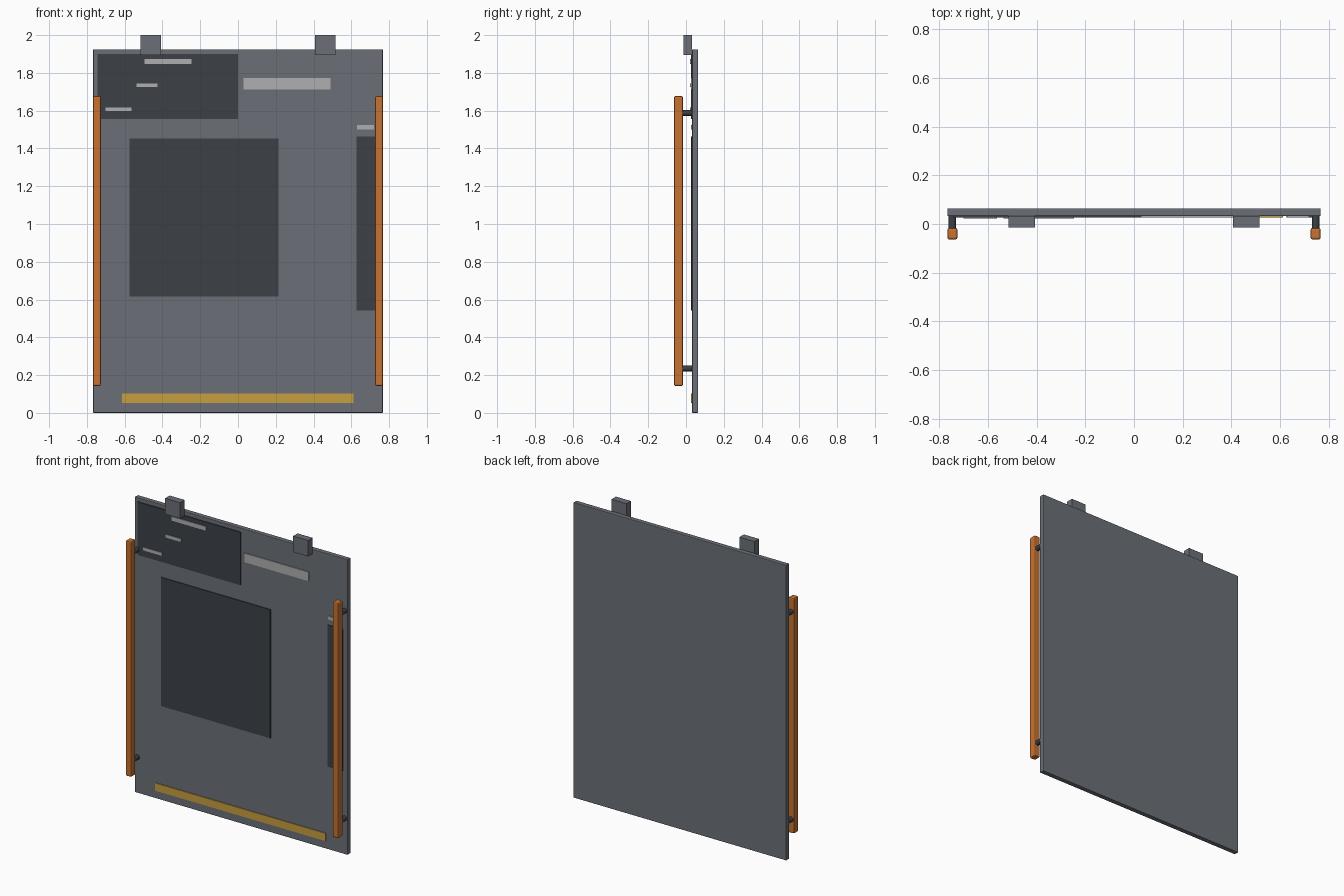
import bpy
from math import pi

cube = bpy.data.objects.get("Cube")
if cube:
    bpy.data.objects.remove(cube, do_unlink=True)


def material(name, rgb):
    m = bpy.data.materials.new(name)
    m.use_nodes = True
    m.diffuse_color = (*rgb, 1)
    m.node_tree.nodes["Principled BSDF"].inputs["Base Color"].default_value = (*rgb, 1)
    return m


grey = material("slate grey", (0.147, 0.159, 0.184))
dark = material("charcoal", (0.045, 0.051, 0.061))
light = material("pale grey", (0.43, 0.43, 0.44))
copper = material("copper orange", (0.578, 0.171, 0.032))
gold = material("gold", (0.578, 0.342, 0.051))


def box(name, x, y, z, mat, bevel=0):
    """Box from (min, max) pairs, with optional chamfered edges."""
    lo, hi = zip(x, y, z)
    bpy.ops.mesh.primitive_cube_add(size=1, location=[(a + b) / 2 for a, b in zip(lo, hi)])
    ob = bpy.context.object
    ob.name = name
    ob.scale = [b - a for a, b in zip(lo, hi)]
    bpy.ops.object.transform_apply(location=False, rotation=False, scale=True)
    ob.data.materials.append(mat)
    if bevel:
        mod = ob.modifiers.new("chamfer", "BEVEL")
        mod.width = bevel
        mod.segments = 2
    return ob


FACE = 0.032      # front surface of the board
PLATE = 0.026     # front of the raised plates
LABEL = 0.022     # front of the label strips

# Board
box("board", (-0.767, 0.767), (FACE, 0.064), (0, 1.925), grey, 0.004)

# Dark plates
box("upper_plate", (-0.743, 0), (PLATE, FACE), (1.555, 1.9), dark)
box("centre_plate", (-0.574, 0.214), (PLATE, FACE), (0.615, 1.453), dark)
box("side_plate", (0.627, 0.735), (PLATE, FACE), (0.541, 1.464), dark)

# Label strips on the upper plate
box("label_top", (-0.495, -0.246), (LABEL, PLATE), (1.846, 1.873), light)
box("label_middle", (-0.537, -0.426), (LABEL, PLATE), (1.724, 1.745), light)
box("label_bottom", (-0.701, -0.563), (LABEL, PLATE), (1.597, 1.618), light)

# Strips directly on the board
box("title_strip", (0.029, 0.49), (PLATE, FACE), (1.713, 1.772), light)
box("side_label", (0.63, 0.72), (PLATE, FACE), (1.501, 1.523), light)
box("gold_strip", (-0.615, 0.612), (PLATE, FACE), (0.052, 0.102), gold)

# Mirrored tabs, handle rails and standoffs
for side, s in (("left", 1), ("right", -1)):
    tab_x = sorted((s * 0.407, s * 0.515))
    box(f"{side}_tab", tab_x, (-0.014, FACE), (1.896, 2.0), grey)
    rail_x = sorted((s * 0.726, s * 0.767))
    box(f"{side}_rail", rail_x, (-0.064, -0.016), (0.143, 1.677), copper, 0.008)
    for level, z in (("lower", 0.235), ("upper", 1.588)):
        bpy.ops.mesh.primitive_cylinder_add(
            vertices=16, radius=0.016, depth=0.054,
            location=(s * 0.747, 0.007, z), rotation=(pi / 2, 0, 0))
        post = bpy.context.object
        post.name = f"{side}_{level}_standoff"
        post.data.materials.append(dark)
        bpy.ops.object.shade_smooth_by_angle()
